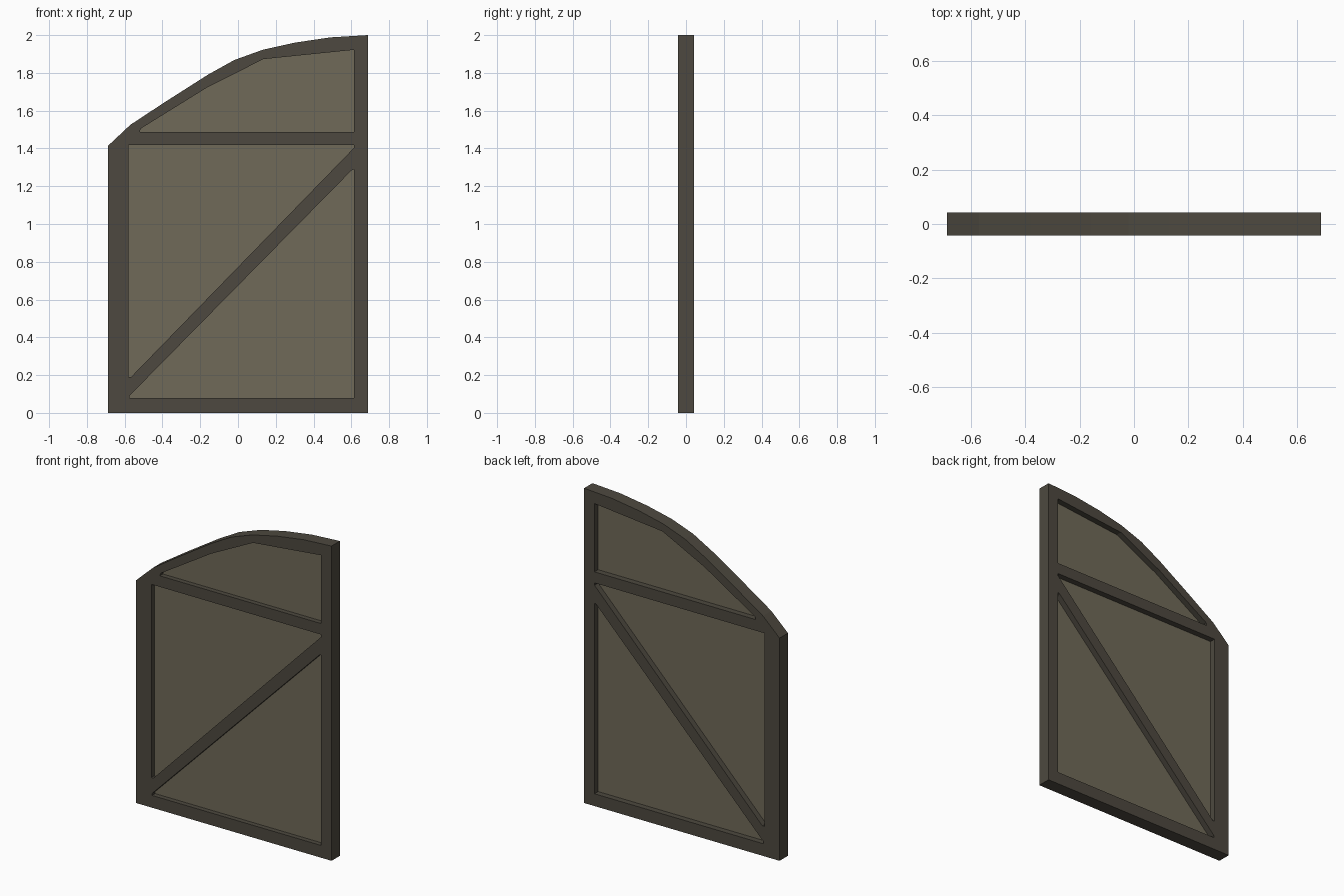
import bpy

if "Cube" in bpy.data.objects:
    bpy.data.objects.remove(bpy.data.objects["Cube"])


def material(name, rgb):
    m = bpy.data.materials.new(name)
    m.diffuse_color = (*rgb, 1.0)
    m.use_nodes = True
    m.node_tree.nodes["Principled BSDF"].inputs["Base Color"].default_value = m.diffuse_color
    return m


def slab(name, loops, y, half, mat):
    """Filled x-z outline (later loops cut holes), extruded along y."""
    cu = bpy.data.curves.new(name, 'CURVE')
    cu.dimensions = '2D'
    cu.fill_mode = 'BOTH'
    cu.extrude = half
    for loop in loops:
        s = cu.splines.new('POLY')
        s.points.add(len(loop) - 1)
        for p, (x, z) in zip(s.points, loop):
            p.co = (x, z, 0, 1)
        s.use_cyclic_u = True
    tmp = bpy.data.objects.new(name + "_curve", cu)
    bpy.context.collection.objects.link(tmp)
    dg = bpy.context.evaluated_depsgraph_get()
    me = bpy.data.meshes.new_from_object(tmp.evaluated_get(dg))
    bpy.data.objects.remove(tmp)
    for v in me.vertices:
        x, z, d = v.co
        v.co = (x, y - d, z)
    me.materials.clear()
    me.materials.append(mat)
    for f in me.polygons:
        f.use_smooth = False
    ob = bpy.data.objects.new(name, me)
    bpy.context.collection.objects.link(ob)
    return ob


dark = material("dark_timber", (0.075, 0.066, 0.050))
light = material("pale_panel", (0.160, 0.142, 0.098))

# Outer gate shape with the arched top
outline = [(-0.687, 0), (0.687, 0), (0.687, 2.0), (0.49, 1.988), (0.30, 1.96),
           (0.13, 1.922), (-0.02, 1.868), (-0.16, 1.79), (-0.38, 1.65),
           (-0.57, 1.525), (-0.687, 1.415)]

# Three openings between the rails and the diagonal brace
top = [(-0.52, 1.488), (0.614, 1.488), (0.614, 1.922), (0.135, 1.873),
       (-0.16, 1.725), (-0.515, 1.505)]
middle = [(-0.58, 1.418), (-0.58, 0.19), (-0.566, 0.19), (0.614, 1.403),
          (0.614, 1.418)]
bottom = [(-0.575, 0.078), (0.614, 0.078), (0.614, 1.29), (0.60, 1.283),
          (-0.575, 0.09)]

slab("gate_frame", [outline, top, middle, bottom], 0, 0.042, dark)

# Thin recessed panels
for name, loop in (("top", top), ("middle", middle), ("bottom", bottom)):
    slab(name + "_panel", [loop], -0.003, 0.008, light)
